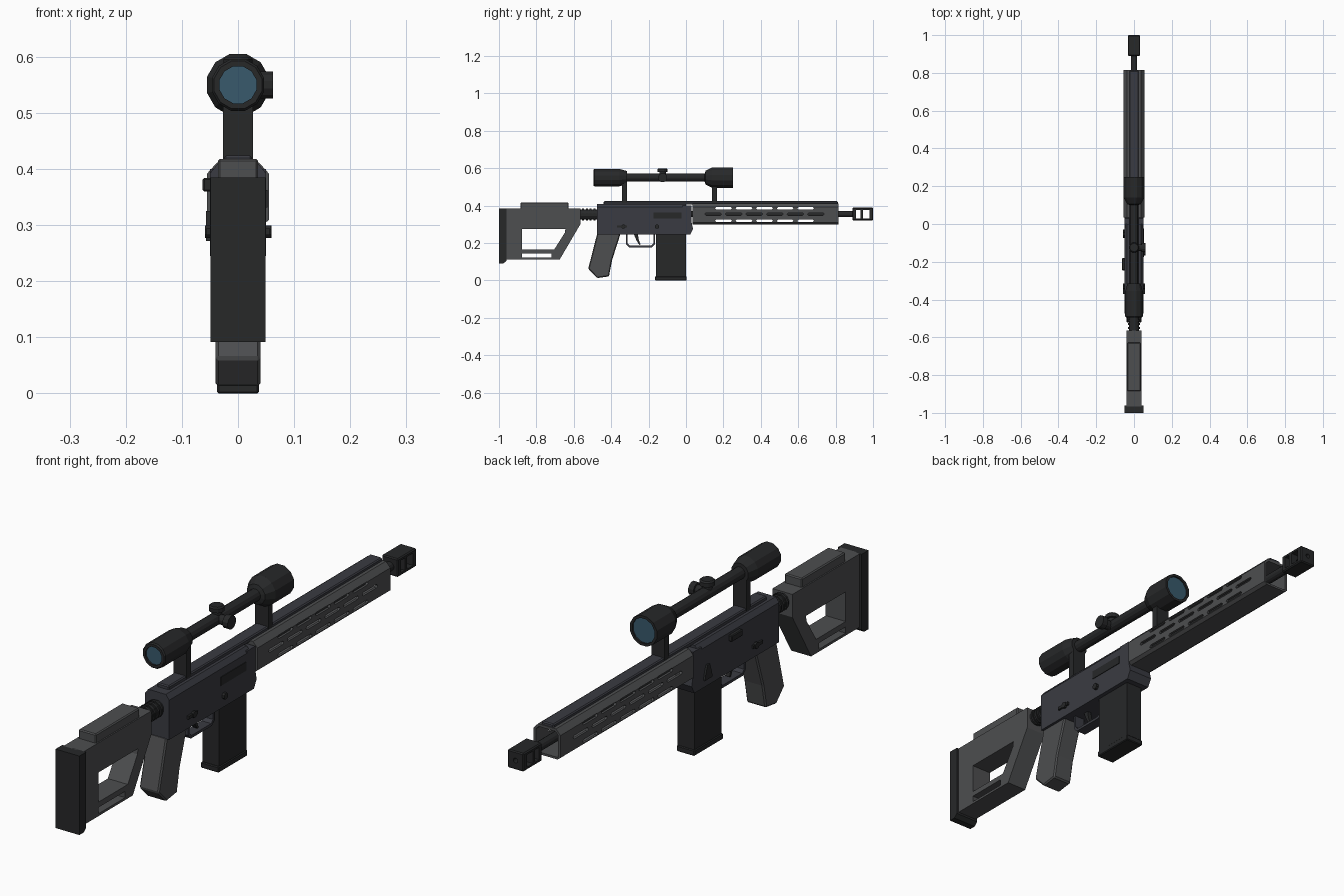
import bpy, bmesh, math
from mathutils import Vector


def material(name, r, g, b):
    m = bpy.data.materials.new(name)
    m.diffuse_color = (r, g, b, 1)
    return m


BODY = material("body_steel", 0.042, 0.044, 0.054)
GREY = material("furniture_grey", 0.075, 0.077, 0.08)
DARK = material("dark_metal", 0.02, 0.021, 0.022)
GLASS = material("lens_blue", 0.04, 0.10, 0.15)


def finish(bm, name, mat, bevel=0):
    bmesh.ops.recalc_face_normals(bm, faces=bm.faces)
    if bevel:
        edges = [e for e in bm.edges if e.calc_face_angle(0) > 0.5]
        bmesh.ops.bevel(bm, geom=edges, offset=bevel, segments=1, affect='EDGES')
    me = bpy.data.meshes.new(name)
    bm.to_mesh(me)
    bm.free()
    me.materials.append(mat)
    ob = bpy.data.objects.new(name, me)
    bpy.context.collection.objects.link(ob)
    return ob


def prism(name, pts, a, b, mat, along='X', bevel=0):
    """Extrude a (y,z) outline along X, or an (x,z) outline along Y."""
    bm = bmesh.new()
    place = (lambda p: (a, *p)) if along == 'X' else (lambda p: (p[0], a, p[1]))
    face = bm.faces.new([bm.verts.new(place(p)) for p in pts])
    ext = bmesh.ops.extrude_face_region(bm, geom=[face])
    d = Vector((b - a, 0, 0) if along == 'X' else (0, b - a, 0))
    bmesh.ops.translate(bm, vec=d, verts=[v for v in ext['geom'] if isinstance(v, bmesh.types.BMVert)])
    return finish(bm, name, mat, bevel)


def box(name, x, y, z, mat, bevel=0):
    return prism(name, [(y[0], z[0]), (y[1], z[0]), (y[1], z[1]), (y[0], z[1])], x[0], x[1], mat, 'X', bevel)


def lathe(name, prof, mat, origin=(0, 0, 0), axis='Y', sides=12):
    """Spin (distance, radius) pairs about an axis through origin."""
    bm = bmesh.new()
    rings = []
    for d, r in prof:
        ring = []
        for i in range(sides):
            t = 2 * math.pi * (i + 0.5) / sides
            u, v = r * math.cos(t), r * math.sin(t)
            co = {'X': (d, u, v), 'Y': (u, d, v), 'Z': (u, v, d)}[axis]
            ring.append(bm.verts.new(Vector(co) + Vector(origin)))
        rings.append(ring)
    for p, q in zip(rings, rings[1:]):
        for i in range(sides):
            j = (i + 1) % sides
            bm.faces.new((p[i], p[j], q[j], q[i]))
    bm.faces.new(rings[0])
    bm.faces.new(rings[-1])
    return finish(bm, name, mat)


def cut(ob, cutters):
    """Boolean the cutters away and bake the result."""
    for c in cutters:
        m = ob.modifiers.new("cut", 'BOOLEAN')
        m.object, m.operation, m.solver = c, 'DIFFERENCE', 'EXACT'
    dg = bpy.context.evaluated_depsgraph_get()
    me = bpy.data.meshes.new_from_object(ob.evaluated_get(dg))
    ob.modifiers.clear()
    ob.data = me
    for c in cutters:
        bpy.data.objects.remove(c)


# Stock with thumb opening and lower slot
stock = prism("stock", [(-0.965, 0.385), (-0.565, 0.385), (-0.565, 0.30), (-0.675, 0.113), (-0.965, 0.113)],
              -0.041, 0.041, GREY)
cut(stock, [
    prism("hole", [(-0.878, 0.275), (-0.645, 0.275), (-0.648, 0.255), (-0.705, 0.165), (-0.878, 0.165)],
          -0.1, 0.1, GREY),
    box("slot", (-0.1, 0.1), (-0.878, -0.72), (0.122, 0.145), GREY)])
prism("butt_pad", [(-1, 0.385), (-0.96, 0.385), (-0.96, 0.105), (-0.975, 0.092), (-1, 0.092)], -0.049, 0.049, DARK)
box("cheek_rest", (-0.036, 0.036), (-0.885, -0.628), (0.38, 0.418), GREY, 0.004)

# Buffer tube with ribs
tube = [(-0.58, 0.028)]
for k in range(4):
    y = -0.555 + k * 0.02
    tube += [(y, 0.028), (y, 0.033), (y + 0.01, 0.033), (y + 0.01, 0.028)]
lathe("buffer_tube", tube + [(-0.46, 0.028)], DARK, (0, 0, 0.352))

# Receiver: outline across x, then lower front magazine well
prism("receiver", [(-0.05, 0.245), (0.05, 0.245), (0.05, 0.392), (0.036, 0.41), (-0.036, 0.41), (-0.05, 0.392)],
      -0.475, 0.0, BODY, 'Y')
prism("magazine_well", [(-0.02, 0.245), (0.022, 0.245), (0.038, 0.275), (0.03, 0.31), (0.03, 0.40), (-0.02, 0.40)],
      -0.05, 0.05, BODY)
box("top_rail", (-0.025, 0.025), (-0.44, 0.812), (0.405, 0.424), BODY, 0.004)

# Hollow handguard with three staggered rows of side slots
guard = prism("handguard", [(-0.043, 0.30), (0.043, 0.30), (0.055, 0.309), (0.055, 0.392), (0.037, 0.412),
                            (-0.037, 0.412), (-0.055, 0.392), (-0.055, 0.309)], 0.035, 0.815, GREY, 'Y')
cutters = [prism("bore", [(-0.046, 0.308), (0.046, 0.308), (0.046, 0.39), (0.034, 0.402), (-0.034, 0.402),
                          (-0.046, 0.39)], 0.05, 0.9, GREY, 'Y')]
for z, start, n in ((0.386, 0.155, 5), (0.355, 0.1, 6), (0.319, 0.155, 5)):
    for i in range(n):
        y = start + i * 0.11
        c, l, h = y + 0.045, 0.045, 0.0065
        pts = [(c - l, z), (c - l + h, z - h), (c + l - h, z - h), (c + l, z), (c + l - h, z + h), (c - l + h, z + h)]
        cutters.append(prism("slot", pts, -0.1, 0.1, GREY))
cut(guard, cutters)

# Barrel and ported muzzle brake
lathe("barrel", [(0.0, 0.017), (0.9, 0.017)], DARK, (0, 0, 0.355))
brake = box("muzzle_brake", (-0.033, 0.033), (0.89, 1.0), (0.321, 0.389), DARK, 0.004)
cut(brake, [box("port", (-0.1, 0.1), y, (0.332, 0.378), DARK) for y in ((0.908, 0.932), (0.945, 0.98))]
    + [lathe("bore", [(0.93, 0.009), (1.1, 0.009)], DARK, (0, 0, 0.355))])

# Pistol grip and magazine
prism("pistol_grip", [(-0.475, 0.25), (-0.35, 0.25), (-0.395, 0.11), (-0.412, 0.022), (-0.475, 0.013), (-0.523, 0.062)],
      -0.04, 0.04, GREY, 'X', 0.005)
box("magazine", (-0.034, 0.034), (-0.16, 0.0), (0.015, 0.25), DARK)
box("magazine_base", (-0.037, 0.037), (-0.166, 0.004), (0.0, 0.022), DARK, 0.003)

# Trigger guard loop and trigger
loop = prism("trigger_guard", [(-0.322, 0.25), (-0.322, 0.195), (-0.305, 0.177), (-0.182, 0.177), (-0.165, 0.195),
                               (-0.165, 0.25)], -0.02, 0.02, BODY)
cut(loop, [prism("opening", [(-0.312, 0.27), (-0.312, 0.198), (-0.301, 0.187), (-0.186, 0.187), (-0.175, 0.198),
                             (-0.175, 0.27)], -0.1, 0.1, BODY)])
prism("trigger", [(-0.28, 0.25), (-0.258, 0.25), (-0.252, 0.215), (-0.243, 0.193), (-0.25, 0.19), (-0.264, 0.213)],
      -0.008, 0.008, DARK)

# Receiver controls
box("ejection_port", (0.045, 0.0525), (-0.175, -0.025), (0.331, 0.363), DARK)
lathe("magazine_button", [(0.04, 0.012), (0.06, 0.012)], DARK, (0, -0.155, 0.288), 'X', 8)
for s in (-1, 1):
    box("selector_lever", (s * 0.045, s * 0.057), (-0.37, -0.315), (0.282, 0.294), DARK)
    lathe("selector_pivot", [(s * 0.04, 0.012), (s * 0.059, 0.012)], DARK, (0, -0.335, 0.288), 'X', 8)
box("charging_handle", (-0.063, -0.045), (-0.245, -0.18), (0.36, 0.384), DARK, 0.003)
prism("bolt_release", [(-0.075, 0.272), (-0.03, 0.272), (-0.035, 0.295), (-0.045, 0.325), (-0.06, 0.325),
                       (-0.07, 0.295)], -0.057, -0.045, DARK)

# Scope tube spun in one piece, with recessed lenses
AX = (0, 0, 0.55)
lathe("scope_body", [(-0.485, 0.034), (-0.495, 0.034), (-0.495, 0.044), (-0.49, 0.048), (-0.355, 0.048),
                     (-0.315, 0.036), (-0.315, 0.0225), (0.10, 0.0225), (0.105, 0.038), (0.14, 0.057),
                     (0.25, 0.057), (0.25, 0.047), (0.24, 0.047)], DARK, AX)
lathe("eyepiece_lens", [(-0.489, 0.034), (-0.484, 0.034)], GLASS, AX)
lathe("objective_lens", [(0.239, 0.047), (0.244, 0.047)], GLASS, AX)

# Turrets and mounts
lathe("elevation_turret", [(0, 0.018), (0.03, 0.018), (0.03, 0.027), (0.045, 0.027), (0.05, 0.022)], DARK,
      (0, -0.125, 0.55), 'Z')
lathe("windage_turret", [(0, 0.018), (0.04, 0.018), (0.04, 0.025), (0.062, 0.025)], DARK, (0, -0.125, 0.55), 'X')
for name, y in (("rear_mount", -0.328), ("front_mount", 0.152)):
    box(name, (-0.027, 0.027), (y - 0.013, y + 0.013), (0.415, 0.545), DARK)
